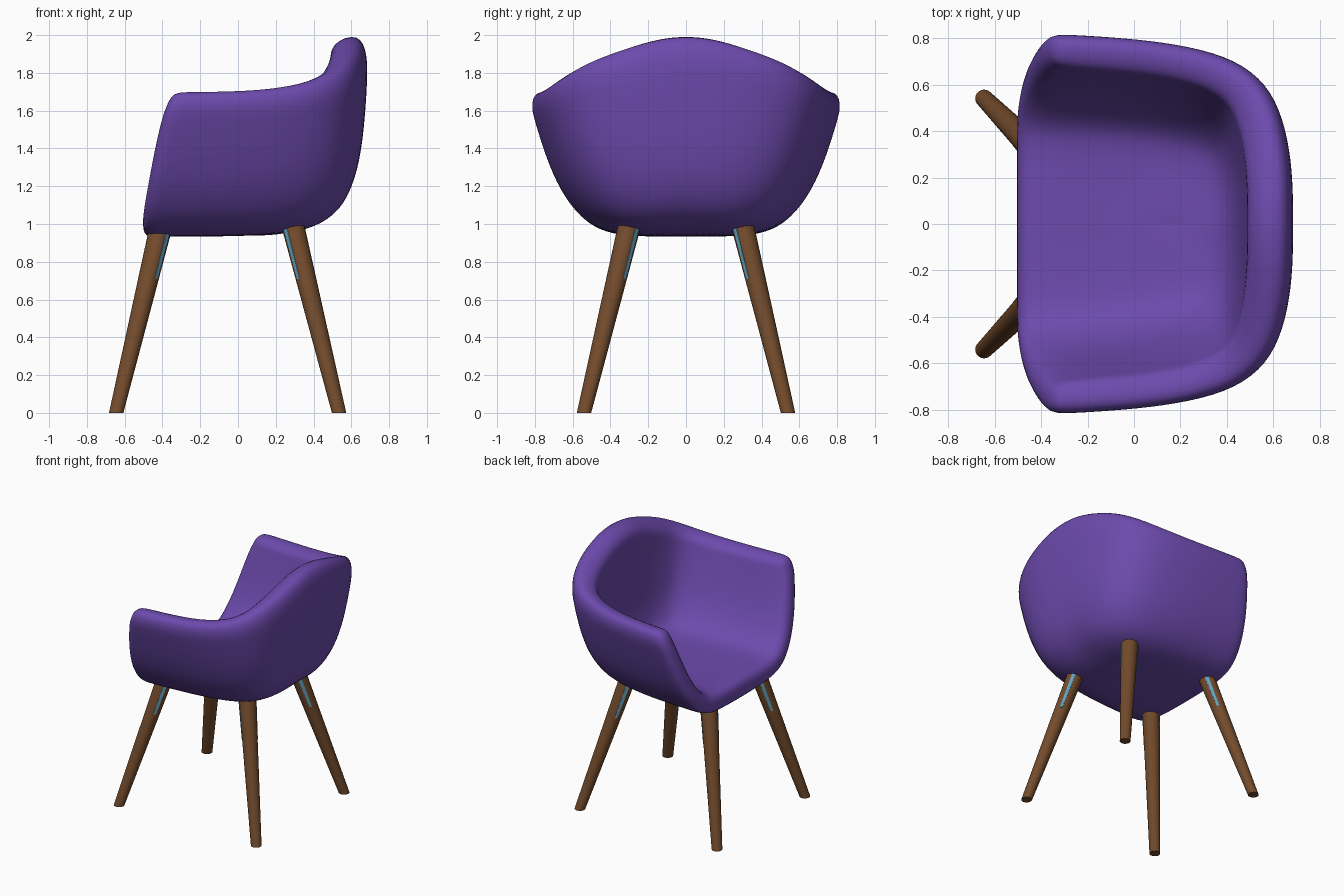
import bpy, bmesh, math
from mathutils import Matrix, Vector

if "Cube" in bpy.data.objects:
    bpy.data.objects.remove(bpy.data.objects["Cube"])


def material(name, rgb):
    m = bpy.data.materials.new(name)
    m.diffuse_color = (*rgb, 1)
    m.use_nodes = True
    m.node_tree.nodes["Principled BSDF"].inputs["Base Color"].default_value = m.diffuse_color
    return m


PURPLE = material("purple fabric", (0.152, 0.069, 0.42))
WOOD = material("brown wood", (0.172, 0.071, 0.025))
BLUE = material("blue bracket", (0.11, 0.36, 0.53))


def add_object(name, bm, mat):
    me = bpy.data.meshes.new(name)
    bm.to_mesh(me)
    bm.free()
    me.materials.append(mat)
    ob = bpy.data.objects.new(name, me)
    bpy.context.collection.objects.link(ob)
    return ob


# Bucket seat: half shell, rows from the floor centreline up to the rim,
# columns from the open edge (-x) round to the middle of the back (+x).
# Rows: half width, back x, open edge x, side height, back height
ROWS = [
    (0.00, 0.12, -0.505, 0.933, 0.935),
    (0.25, 0.29, -0.505, 0.933, 0.952),
    (0.43, 0.45, -0.507, 0.950, 1.005),
    (0.56, 0.565, -0.502, 1.030, 1.100),
    (0.67, 0.637, -0.478, 1.180, 1.290),
    (0.745, 0.667, -0.447, 1.360, 1.500),
    (0.80, 0.683, -0.407, 1.540, 1.730),
    (0.822, 0.688, -0.382, 1.620, 1.900),
    (0.803, 0.642, -0.347, 1.712, 2.022),
]
# Columns: fraction of length, fraction of width, blend from side to back height
COLS = [(0, 1, 0), (0.09, 1, 0), (0.33, 0.98, 0.01), (0.53, 0.95, 0.05),
        (0.73, 0.89, 0.165), (0.87, 0.78, 0.37), (0.95, 0.61, 0.60),
        (0.988, 0.39, 0.80), (1, 0.19, 0.95), (1, 0, 1)]
THICK = 0.2
bm = bmesh.new()
n = len(COLS) - 1
grid, weights = [], []
for j, (w, xb, xf, zs, zb) in enumerate(ROWS):
    row = []
    for i, (p, q, r) in enumerate(COLS):
        if j == 0:
            p = 0.09 if i == 1 else i / n
        row.append(bm.verts.new((xf + (xb - xf) * p, w * q, zs + (zb - zs) * r)))
        # thicker up the back, thinner along the open edges
        edge = 0.8 if i == 0 or j == len(ROWS) - 1 else 1
        extra = 0.043 * min(1, r * 1.6) * min(1, j / 5)
        weights.append(edge * (0.157 + extra) / THICK)
    grid.append(row)
for j in range(len(ROWS) - 1):
    for i in range(n):
        bm.faces.new((grid[j][i], grid[j + 1][i], grid[j + 1][i + 1], grid[j][i + 1]))
for f in bm.faces:
    f.smooth = True
seat = add_object("seat", bm, PURPLE)
group = seat.vertex_groups.new(name="padding")
for i, wt in enumerate(weights):
    group.add([i], wt, "REPLACE")
mirror = seat.modifiers.new("mirror", "MIRROR")
mirror.use_axis = (False, True, False)
mirror.merge_threshold = 0.001
solid = seat.modifiers.new("thickness", "SOLIDIFY")
solid.thickness = THICK
solid.offset = -1
solid.use_even_offset = True
solid.vertex_group = "padding"
sub = seat.modifiers.new("smooth", "SUBSURF")
sub.levels = sub.render_levels = 2

# Splayed tapered legs, each with a thin bracket plate showing on both sides
R0, R1 = 0.038, 0.062


def leg(name, foot, top):
    foot, top = Vector(foot), Vector(top)
    d = top - foot
    shear = Matrix(((1, 0, d.x, foot.x), (0, 1, d.y, foot.y),
                    (0, 0, 1, 0), (0, 0, 0, 1)))
    bm = bmesh.new()
    bmesh.ops.create_cone(bm, cap_ends=True, segments=24, radius1=R0, radius2=R1,
                          depth=1, matrix=shear @ Matrix.Translation((0, 0, 0.5)))
    for f in bm.faces:
        f.smooth = len(f.verts) == 4
    add_object(name, bm, WOOD)

    radial = Vector((d.x, d.y, 0)).normalized()
    side = Vector((-radial.y, radial.x, 0))
    bm = bmesh.new()
    bmesh.ops.create_cube(bm, size=2)
    for v in bm.verts:
        z = 0.98 if v.co.z > 0 else 0.71
        half = R0 + (R1 - R0) * z + 0.001
        thick = 0.014 if v.co.z > 0 else 0.009
        v.co = (shear @ Vector((0, 0, z)) + side * half * v.co.x
                + radial * (thick * v.co.y + 0.002))
    add_object(name + "_bracket", bm, BLUE)


for s, label in ((-1, "right"), (1, "left")):
    leg("front_leg_" + label, (-0.645, 0.54 * s, 0), (-0.404, 0.297 * s, 0.995))
    leg("back_leg_" + label, (0.535, 0.54 * s, 0), (0.288, 0.297 * s, 0.995))
